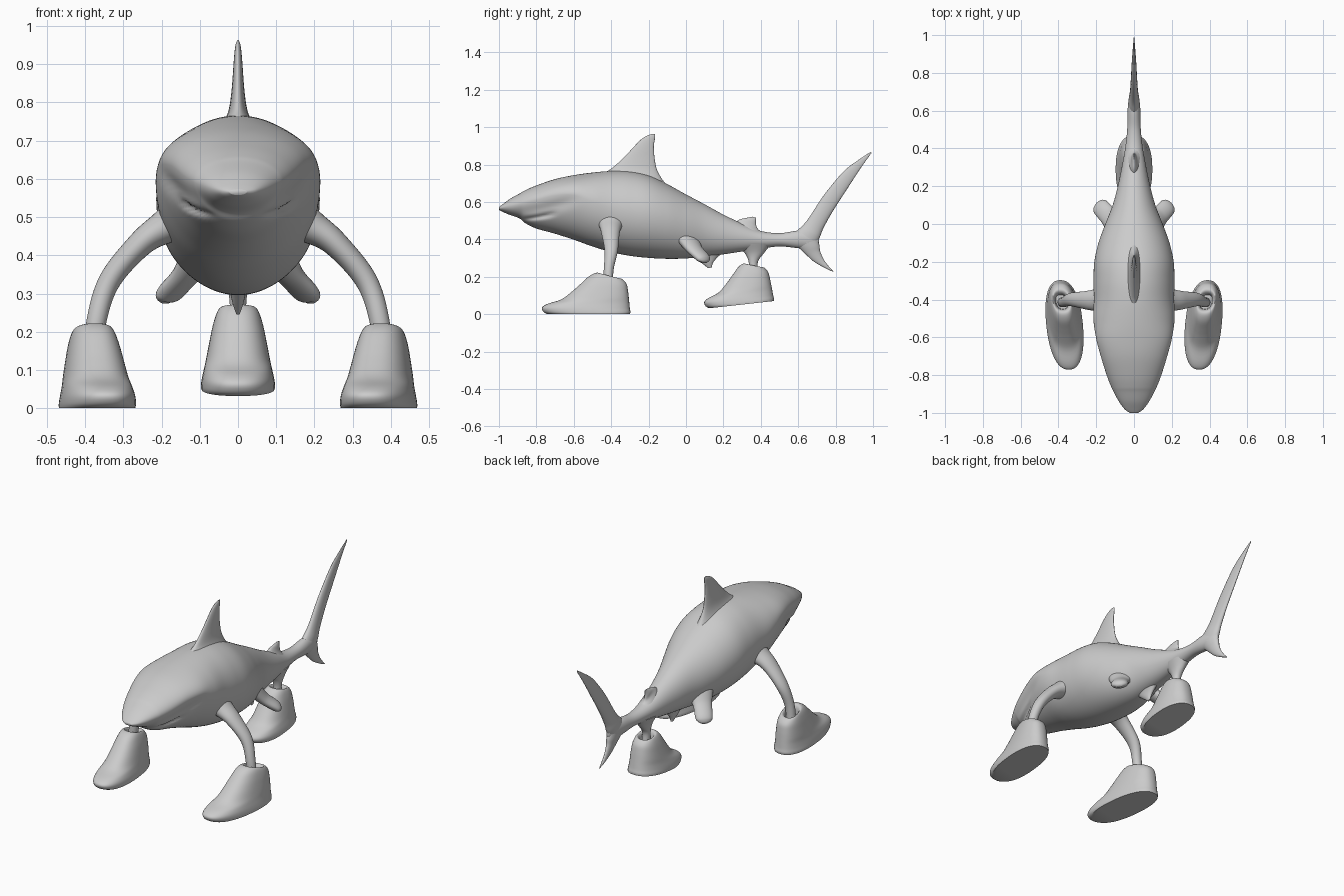
import bpy, bmesh, math
from mathutils import Vector, Matrix


def spline(rows, steps):
    """Catmull-Rom interpolation through rows of numbers."""
    out = []
    for i in range(len(rows) - 1):
        a, b = rows[max(i - 1, 0)], rows[i]
        c, d = rows[i + 1], rows[min(i + 2, len(rows) - 1)]
        for k in range(steps):
            t = k / steps
            out.append([0.5 * (2 * q + (r - p) * t + (2 * p - 5 * q + 4 * r - s) * t * t
                               + (3 * q - p - 3 * r + s) * t ** 3)
                        for p, q, r, s in zip(a, b, c, d)])
    out.append(list(rows[-1]))
    return out


def loft(name, rings, mirror=False, matrix=None, angle=50):
    bm = bmesh.new()
    loops = [[bm.verts.new(p) for p in ring] for ring in rings]
    for r0, r1 in zip(loops, loops[1:]):
        for j in range(len(r0)):
            k = (j + 1) % len(r0)
            bm.faces.new((r0[j], r0[k], r1[k], r1[j]))
    bm.faces.new(loops[0])
    bm.faces.new(loops[-1])
    if matrix:
        bm.transform(matrix)
    bmesh.ops.recalc_face_normals(bm, faces=bm.faces)
    mesh = bpy.data.meshes.new(name)
    bm.to_mesh(mesh)
    bm.free()
    ob = bpy.data.objects.new(name, mesh)
    bpy.context.collection.objects.link(ob)
    bpy.ops.object.select_all(action='DESELECT')
    ob.select_set(True)
    bpy.context.view_layer.objects.active = ob
    bpy.ops.object.shade_smooth_by_angle(angle=math.radians(angle))
    if mirror:
        ob.modifiers.new("mirror", 'MIRROR').use_mirror_merge = False
    return ob


def power(v, e):
    return math.copysign(abs(v) ** e, v)


def blade(name, rows, axis=None, steps=8, n=32, e=1.0, **kw):
    """Rows are front point, back point, half thickness of elliptical sections."""
    rows = spline(rows, steps)
    mids = [(Vector(r[:3]) + Vector(r[3:6])) / 2 for r in rows]
    rings = []
    for i, r in enumerate(rows):
        chord = (Vector(r[3:6]) - Vector(r[:3])) / 2
        side = axis or (mids[min(i + 1, len(mids) - 1)] - mids[max(i - 1, 0)]).cross(chord).normalized()
        t = max(r[6], 0.001)
        rings.append([mids[i] + chord * power(math.cos(a), e) + side * t * power(math.sin(a), e)
                      for a in (2 * math.pi * j / n for j in range(n))])
    return loft(name, rings, **kw)


def flat(rows):
    """Centre-plane fin rows (y, z, y, z, thickness) to full rows."""
    return [(0, a, b, 0, c, d, t) for a, b, c, d, t in rows]


X = Vector((1, 0, 0))

# Body: y, top z, widest z, bottom z, half width
body = [
    (-1.0, .572, .566, .558, .022), (-.98, .588, .57, .547, .05), (-.94, .617, .578, .53, .08),
    (-.89, .645, .588, .512, .108), (-.86, .662, .595, .487, .122), (-.8, .688, .61, .458, .145),
    (-.7, .722, .635, .43, .176), (-.6, .743, .635, .398, .203), (-.5, .757, .6, .362, .215),
    (-.4, .765, .565, .332, .213), (-.3, .763, .545, .312, .214), (-.2, .742, .53, .301, .21),
    (-.1, .695, .505, .296, .188), (0, .64, .475, .298, .152), (.1, .587, .45, .308, .113),
    (.2, .532, .425, .32, .086), (.3, .485, .41, .335, .065), (.4, .445, .4, .35, .047),
    (.5, .433, .397, .362, .036), (.6, .447, .4, .353, .034), (.67, .445, .4, .35, .026),
    (.71, .415, .395, .375, .008)]
rings = []
for y, top, mid, bot, w in spline(body, 8):
    ring = []
    for j in range(96):
        a = 2 * math.pi * j / 96
        s = math.sin(a)
        z = mid + s * ((top - mid) if s > 0 else (mid - bot))
        x = w * math.cos(a)
        # mouth crease and hollow under the snout ridge
        lip = .508 + .03 * max(0, (y + .88) / .18) ** 1.5
        fade = math.exp(-((y + .79) / .085) ** 4)
        x *= 1 - .13 * fade * math.exp(-((z - lip) / .011) ** 2)
        hollow = math.exp(-((y + .76) / .16) ** 4)
        x *= 1 - .06 * hollow * math.exp(-((z - lip - .04) / .03) ** 2)
        ring.append((x, y, z))
    rings.append(ring)
loft("body", rings, angle=70)

# Fins on the centre plane
blade("dorsal_fin", flat([
    (-.47, .72, -.05, .64, .075), (-.43, .757, -.115, .705, .045), (-.39, .785, -.152, .765, .026),
    (-.33, .84, -.166, .82, .017), (-.25, .925, -.172, .895, .011), (-.215, .951, -.165, .945, .007),
    (-.185, .963, -.166, .962, .002)]), X)
blade("second_dorsal_fin", flat([
    (.24, .47, .43, .42, .04), (.285, .505, .385, .455, .018), (.325, .515, .374, .485, .011),
    (.355, .521, .375, .516, .003)]), X)
blade("anal_fin", flat([
    (-.02, .35, .22, .35, .04), (.04, .307, .17, .305, .022), (.085, .272, .145, .275, .014),
    (.12, .245, .138, .25, .005)]), X)
blade("tail_upper_lobe", flat([
    (.56, .42, .69, .36, .03), (.6, .452, .715, .41, .028), (.65, .505, .735, .46, .022),
    (.74, .64, .785, .55, .017), (.845, .765, .862, .67, .012), (.93, .83, .937, .785, .006),
    (.988, .868, .992, .862, .001)]), X)
blade("tail_lower_lobe", flat([
    (.56, .385, .7, .42, .03), (.605, .352, .713, .37, .025), (.645, .315, .718, .335, .018),
    (.685, .28, .738, .29, .012), (.74, .248, .768, .25, .007), (.785, .227, .79, .228, .001)]), X)

# Pelvic fin stubs
blade("pelvic_fins", [
    (.14, -.05, .41, .06, .07, .39, .04), (.165, 0, .35, .105, .085, .35, .029),
    (.205, .05, .305, .145, .122, .305, .026), (.212, .07, .287, .165, .125, .287, .019),
    (.2, .09, .275, .182, .112, .275, .006)], mirror=True)

# Arms that carry the front shoes
blade("front_legs", [
    (.12, -.49, .51, .12, -.31, .51, .075), (.19, -.465, .475, .19, -.34, .475, .046),
    (.255, -.452, .43, .255, -.355, .43, .034), (.335, -.435, .335, .335, -.365, .335, .029),
    (.37, -.44, .23, .37, -.388, .23, .026), (.38, -.44, .12, .38, -.388, .12, .026)], mirror=True)

# Rear stalk under the tail
blade("rear_leg", flat([
    (.27, .37, .46, .38, .05), (.315, .325, .42, .33, .03), (.335, .28, .385, .28, .022),
    (.335, .22, .385, .22, .022), (.33, .12, .39, .12, .024)]), X)


def shoe(name, matrix, lean, mirror=False):
    """Shoe with heel at the origin; layers are z, toe y, heel y, heel z, half width."""
    layers = [(.0, -.44, 0, 0, .096), (.012, -.462, .003, .012, .097), (.035, -.47, 0, .03, .094),
              (.055, -.44, -.003, .06, .088), (.08, -.365, -.006, .09, .082),
              (.125, -.305, -.01, .125, .074), (.165, -.26, -.017, .16, .066),
              (.205, -.215, -.035, .183, .056), (.222, -.175, -.052, .19, .046),
              (.205, -.155, -.068, .178, .036), (.15, -.15, -.075, .15, .03)]
    rows = [(lean * y0 / .47, y0, z0, 0, y1, z1, w) for z0, y0, y1, z1, w in layers]
    blade(name, rows, X, steps=4, n=48, e=.85, matrix=matrix, mirror=mirror)


# Front pair and the single rear shoe
shoe("front_shoes", Matrix.Translation((.39, -.3, 0)), .045, mirror=True)
shoe("rear_shoe", Matrix.Translation((0, .47, .07)) @ Matrix.Rotation(.11, 4, 'X')
     @ Matrix.Diagonal((1, .79, .98, 1)), 0)
